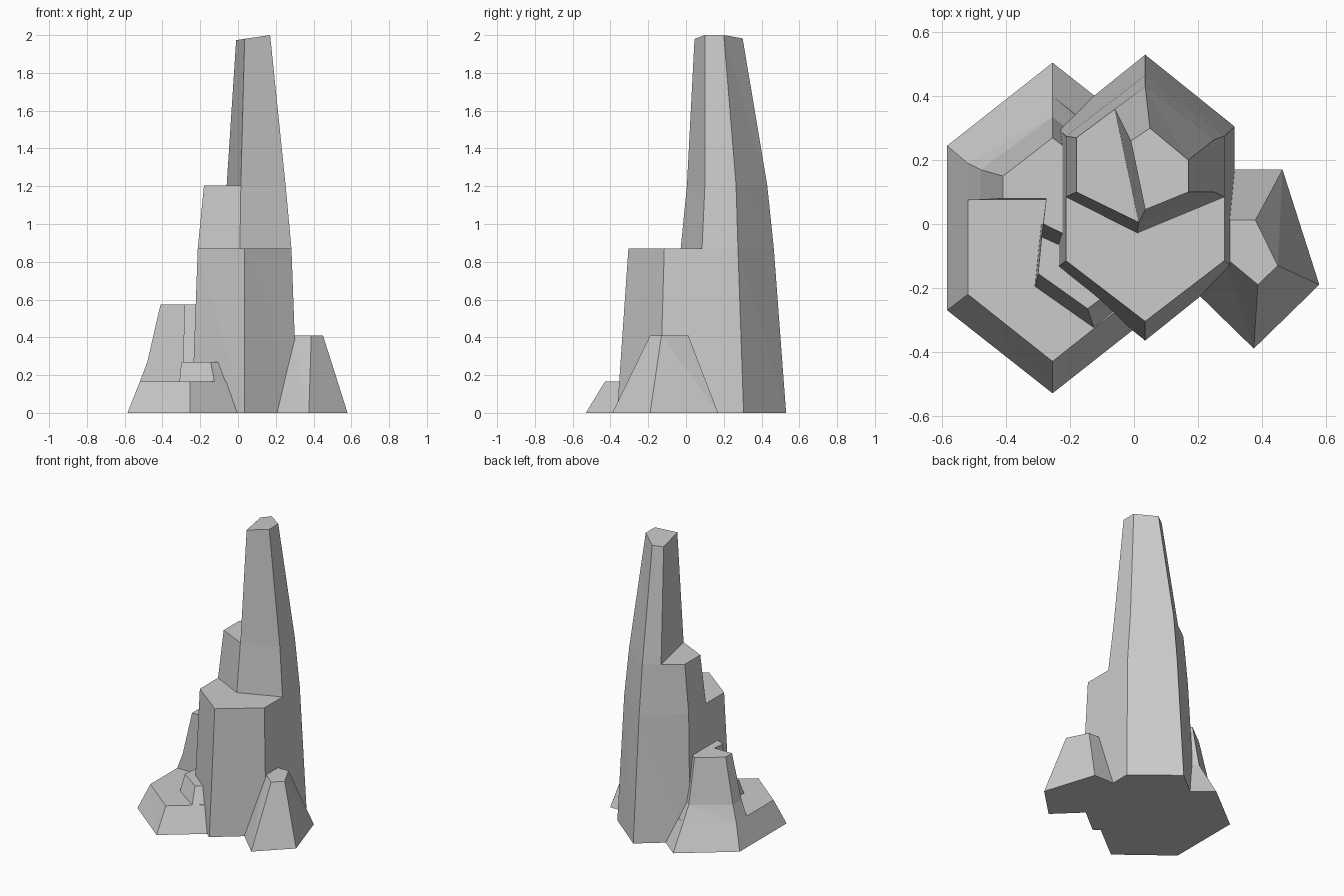
import bpy
import bmesh

cube = bpy.data.objects.get("Cube")
if cube:
    bpy.data.objects.remove(cube, do_unlink=True)

stone = bpy.data.materials.new("grey_stone")
stone.use_nodes = True
GREY = (0.6, 0.6, 0.6, 1.0)
stone.diffuse_color = GREY
stone.node_tree.nodes["Principled BSDF"].inputs["Base Color"].default_value = GREY


def loft(name, *levels):
    """Closed flat-shaded rock from (height, outline) levels.
    A height may be a function of x, for slanted caps."""
    bm = bmesh.new()
    rings = []
    for height, outline in levels:
        z = height if callable(height) else (lambda x, h=height: h)
        rings.append([bm.verts.new((x, y, z(x))) for x, y in outline])
    for low, high in zip(rings, rings[1:]):
        n = len(low)
        for i in range(n):
            j = (i + 1) % n
            bm.faces.new((low[i], low[j], high[i]))
            bm.faces.new((low[j], high[j], high[i]))
    bm.faces.new(rings[0][::-1])
    bm.faces.new(rings[-1])
    bmesh.ops.recalc_face_normals(bm, faces=bm.faces)
    mesh = bpy.data.meshes.new(name)
    bm.to_mesh(mesh)
    bm.free()
    mesh.materials.append(stone)
    obj = bpy.data.objects.new(name, mesh)
    bpy.context.collection.objects.link(obj)
    return obj


def hexagon(cx, half_width, front, front_side, back_side, back):
    """Six-sided outline with points at front and back."""
    l, r = cx - half_width, cx + half_width
    return [(l, front_side), (cx, front), (r, front_side),
            (r, back_side), (cx, back), (l, back_side)]


# Central tower: broad lower column
loft("tower_base",
     (0, hexagon(0.035, 0.28, -0.365, -0.14, 0.305, 0.53)),
     (0.87, hexagon(0.035, 0.248, -0.305, -0.115, 0.275, 0.465)))

# Middle step, set back from the front
ledge_ring = [(-0.18, 0.1), (0.015, 0.005), (0.252, 0.1),
              (0.252, 0.265), (0.035, 0.43), (-0.18, 0.27)]
loft("tower_middle",
     (0.87, [(-0.213, 0.085), (0.01, -0.028), (0.283, 0.085),
             (0.283, 0.275), (0.035, 0.465), (-0.213, 0.275)]),
     (1.205, ledge_ring))

# Spire with its left corner broken away and a slanted tip
loft("tower_spire",
     (1.205, [(-0.06, 0.36)] + ledge_ring[1:5]),
     (lambda x: 1.973 + 0.16 * (x + 0.01) if x < 0.16 else 2.0,
      [(-0.01, 0.26), (0.035, 0.045), (0.17, 0.1), (0.17, 0.2), (0.05, 0.3)]))

# Left rock: wide foot, small step, tall back block
loft("left_rock_foot",
     (0, hexagon(-0.255, 0.33, -0.53, -0.27, 0.245, 0.505)),
     (0.165, hexagon(-0.255, 0.265, -0.43, -0.22, 0.19, 0.4)))

loft("left_rock_step",
     (0.165, [(-0.31, -0.195), (-0.125, -0.325), (-0.05, -0.26), (0, -0.22), (0, 0), (-0.29, 0)]),
     (0.27, [(-0.3, -0.155), (-0.145, -0.265), (-0.105, -0.235), (0, -0.15), (0, 0), (-0.285, 0)]))

loft("left_rock_block",
     (0.165, [(-0.52, 0.075), (-0.27, 0.075), (-0.295, -0.055), (-0.18, -0.11),
              (0, 0), (0, 0.19), (-0.255, 0.4), (-0.52, 0.19)]),
     (0.27, [(-0.48, 0.076), (-0.271, 0.076), (-0.29, -0.04), (-0.18, -0.09),
             (-0.05, 0), (-0.05, 0.17), (-0.255, 0.335), (-0.48, 0.17)]),
     (0.575, [(-0.41, 0.08), (-0.275, 0.08), (-0.284, 0), (-0.18, -0.05),
              (-0.1, 0), (-0.1, 0.15), (-0.255, 0.27), (-0.41, 0.15)]))

# Right rock: leaning five-sided stump
loft("right_rock",
     (0, [(0.17, -0.19), (0.375, -0.39), (0.58, -0.19), (0.465, 0.17), (0.2, 0.17)]),
     (0.41, [(0.28, -0.1), (0.388, -0.19), (0.45, -0.13), (0.38, 0.012), (0.25, 0.012)]))
